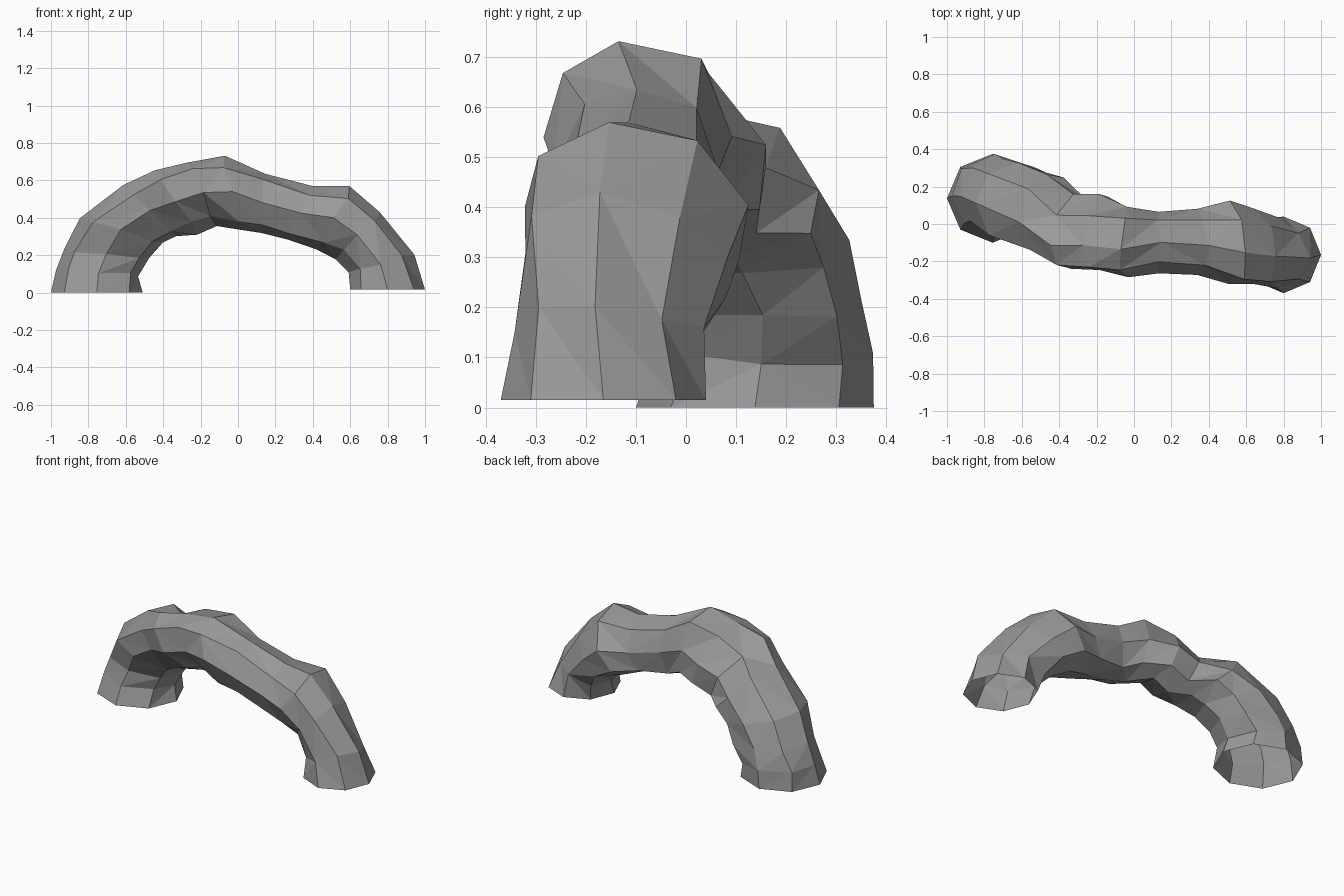
import bpy
import bmesh
import math
import random
from mathutils import Vector

random.seed(4)

# Remove the default cube only
default_cube = bpy.data.objects.get("Cube")
if default_cube:
    bpy.data.objects.remove(default_cube, do_unlink=True)


def make_material(name, colour):
    material = bpy.data.materials.new(name)
    material.use_nodes = True
    material.diffuse_color = colour
    shader = material.node_tree.nodes["Principled BSDF"]
    shader.inputs["Base Color"].default_value = colour
    shader.inputs["Roughness"].default_value = 0.9
    return material


SIDES = 8
BULK = 1.03      # pushes the diagonal corners outwards
ROUGHNESS = 0.018

# Each ring: outer x, outer z, inner x, inner z, front y, back y,
# and how far the outer ridge leans along y
RINGS = [
    (-1, 0, -.51, 0, -.1, .375, 0),
    (-.97, .12, -.53, .09, -.06, .37, 0),
    (-.93, .24, -.48, .18, -.05, .355, 0),
    (-.84, .4, -.4, .27, -.11, .33, 0),
    (-.61, .58, -.33, .3, -.16, .26, -.04),
    (-.44, .65, -.22, .315, -.24, .16, -.07),
    (-.27, .7, -.11, .36, -.245, .16, -.07),
    (-.07, .735, 0, .34, -.29, .09, -.03),
    (.14, .64, .12, .315, -.26, .06, 0),
    (.4, .575, .27, .28, -.27, .08, -.02),
    (.6, .565, .42, .235, -.32, .13, -.06),
    (.76, .43, .52, .18, -.325, .08, -.05),
    (.94, .2, .59, .11, -.34, .04, -.03),
    (1, .015, .6, .015, -.37, .04, 0),
]


def add_ring(bm, ring, is_foot):
    """One rough oval slice through the arch; its diagonals are roughest."""
    ox, oz, ix, iz, front, back, lean = ring
    centre = Vector(((ox + ix) / 2, (front + back) / 2, (oz + iz) / 2))
    across = Vector(((ox - ix) / 2, lean, (oz - iz) / 2))
    depth = Vector((0, (back - front) / 2, 0))
    verts = []
    for side in range(SIDES):
        angle = math.tau * side / SIDES
        diagonal = side % 2 == 1
        bulk = BULK if diagonal and not is_foot else 1
        point = centre + bulk * (across * math.cos(angle) + depth * math.sin(angle))
        if not is_foot:
            amount = ROUGHNESS if diagonal else ROUGHNESS / 3
            point += Vector([random.uniform(-amount, amount) for axis in range(3)])
        verts.append(bm.verts.new(point))
    return verts


# Rock arch: faceted tube bent from foot to foot, open underneath
bm = bmesh.new()
last = len(RINGS) - 1
loops = [add_ring(bm, ring, i in (0, last)) for i, ring in enumerate(RINGS)]

for lower, upper in zip(loops, loops[1:]):
    for side in range(SIDES):
        after = (side + 1) % SIDES
        a, b, c, d = lower[side], lower[after], upper[after], upper[side]
        # Split each patch along a random diagonal for chipped facets
        if random.random() < 0.5:
            bm.faces.new((a, b, c))
            bm.faces.new((a, c, d))
        else:
            bm.faces.new((a, b, d))
            bm.faces.new((b, c, d))

bmesh.ops.recalc_face_normals(bm, faces=bm.faces[:])

mesh = bpy.data.meshes.new("rock_arch")
bm.to_mesh(mesh)
bm.free()
mesh.materials.append(make_material("stone grey", (0.32, 0.32, 0.32, 1)))
arch = bpy.data.objects.new("rock_arch", mesh)
bpy.context.collection.objects.link(arch)
